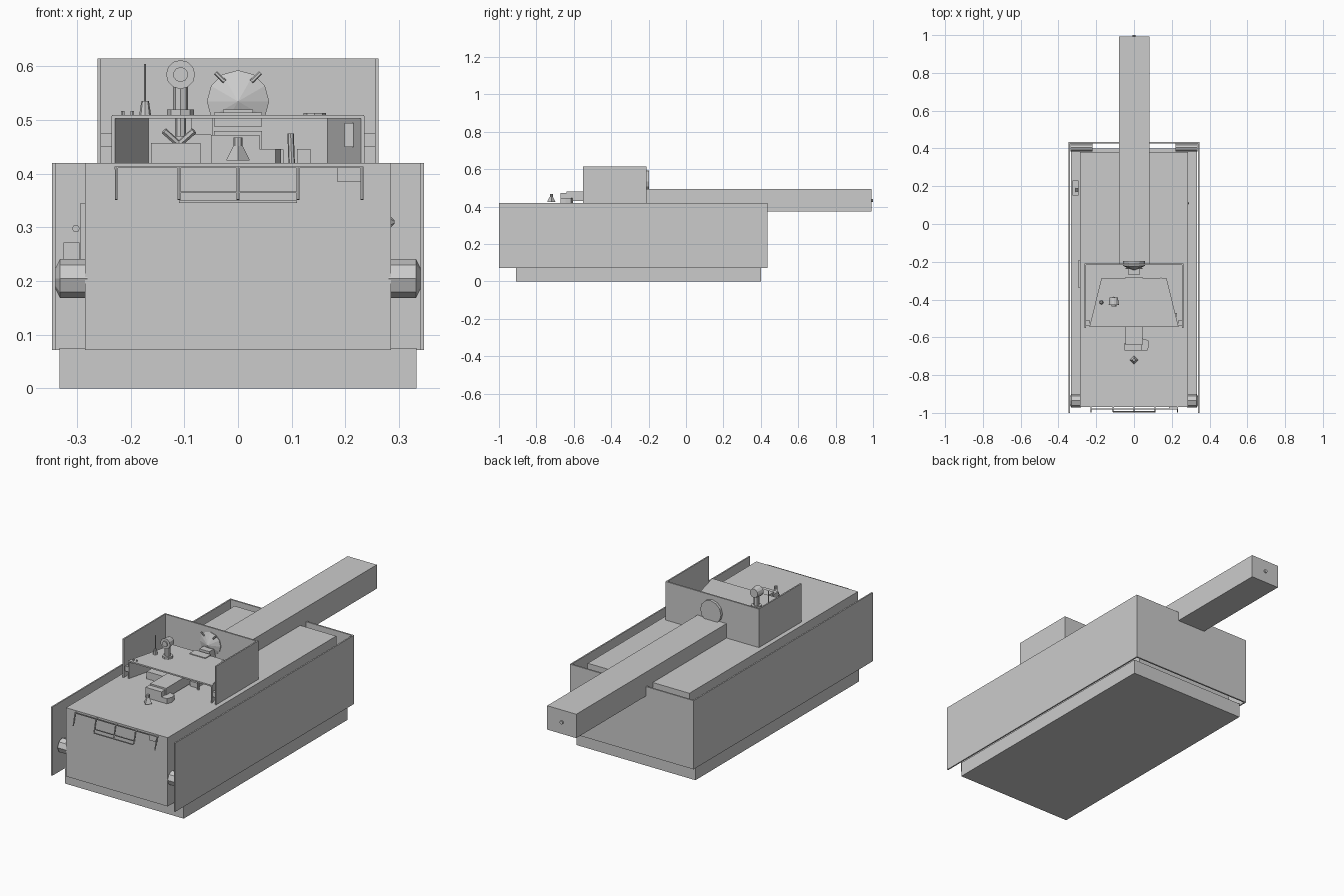
import bpy, bmesh, math
from mathutils import Vector


def mesh_obj(name, verts, faces):
    me = bpy.data.meshes.new(name)
    me.from_pydata(verts, [], faces)
    bm = bmesh.new()
    bm.from_mesh(me)
    bmesh.ops.recalc_face_normals(bm, faces=bm.faces)
    bm.to_mesh(me)
    bm.free()
    ob = bpy.data.objects.new(name, me)
    bpy.context.collection.objects.link(ob)
    return ob


def prism(name, outline, z0, z1):
    n = len(outline)
    verts = [(x, y, z) for z in (z0, z1) for x, y in outline]
    faces = [list(range(n)), list(range(n, 2 * n))]
    faces += [[i, (i + 1) % n, n + (i + 1) % n, n + i] for i in range(n)]
    return mesh_obj(name, verts, faces)


def box(name, x0, x1, y0, y1, z0, z1):
    return prism(name, [(x0, y0), (x1, y0), (x1, y1), (x0, y1)], z0, z1)


def tube(name, a, b, r0, r1=None, sides=8):
    # straight cylinder or cone from a to b
    a, b = Vector(a), Vector(b)
    d = b - a
    bpy.ops.mesh.primitive_cone_add(vertices=sides, radius1=r0, radius2=r0 if r1 is None else r1,
                                    depth=d.length, location=(a + b) / 2)
    ob = bpy.context.object
    ob.rotation_euler = d.to_track_quat('Z', 'Y').to_euler()
    ob.name = name
    return ob


# hull and running gear block
box("track_base", -0.333, 0.333, -0.91, 0.40, 0, 0.075)
box("hull", -0.285, 0.285, -0.97, 0.38, 0.072, 0.42)
box("rear_plate", -0.347, 0.347, 0.427, 0.435, 0.072, 0.42)

# parts repeated on both sides
for s, side in ((-1, "left"), (1, "right")):
    def sbox(name, x0, x1, *rest):
        return box(f"{side}_{name}", min(s * x0, s * x1), max(s * x0, s * x1), *rest)

    sbox("skirt", 0.340, 0.347, -1, 0.435, 0.072, 0.42)
    sbox("shield", 0.255, 0.262, -0.55, -0.21, 0.42, 0.615)
    tube(f"{side}_front_wheel_hub", (s * 0.28, -0.935, 0.205), (s * 0.332, -0.935, 0.205), 0.036, sides=8)
    tube(f"{side}_wheel_cap", (s * 0.332, -0.935, 0.205), (s * 0.340, -0.935, 0.205), 0.036, 0.02, sides=8)
    tube(f"{side}_rear_axle", (s * 0.22, 0.405, 0.20), (s * 0.335, 0.405, 0.20), 0.02)
    sbox("shield_bracket", 0.234, 0.255, -0.54, -0.51, 0.45, 0.475)
    # flared inner wall of the open fighting compartment
    prism(f"{side}_compartment_wall",
          [(s * 0.165, -0.285), (s * 0.172, -0.285), (s * 0.236, -0.545), (s * 0.229, -0.545)],
          0.42, 0.508)

# fittings in the gap between hull and skirts
box("left_tool_box", -0.325, -0.295, 0.15, 0.23, 0.24, 0.272)
box("left_hull_panel", -0.294, -0.285, -0.34, -0.19, 0.20, 0.345)
tube("left_lifting_eye", (-0.302, 0.17, 0.298), (-0.302, 0.19, 0.298), 0.007)
tube("right_hull_bolt", (0.283, 0.11, 0.31), (0.292, 0.11, 0.31), 0.012, 0.003, 6)

# fighting compartment
box("rear_shield", -0.262, 0.262, -0.218, -0.21, 0.42, 0.615)
box("compartment_back", -0.168, 0.168, -0.291, -0.285, 0.42, 0.508)
prism("compartment_roof", [(-0.165, -0.285), (0.165, -0.285), (0.235, -0.545), (-0.235, -0.545)],
      0.503, 0.51)
box("wall_panel", 0.198, 0.228, -0.49, -0.47, 0.45, 0.495)

# main gun and breech
box("gun_barrel", -0.08, 0.083, -0.21, 0.993, 0.372, 0.493)
tube("muzzle_bore", (0, 0.99, 0.432), (0, 1.0, 0.432), 0.009)
box("breech", -0.045, 0.045, -0.64, -0.285, 0.43, 0.48)
box("breech_end", -0.05, 0.04, -0.67, -0.63, 0.42, 0.472)
prism("breech_handle_block", [(0.04, -0.67), (0.07, -0.67), (0.08, -0.645), (0.075, -0.615), (0.04, -0.605)],
      0.42, 0.446)
box("gun_cradle", -0.045, 0.045, -0.325, -0.28, 0.488, 0.514)
tube("breech_cone", (0, -0.72, 0.425), (0, -0.72, 0.452), 0.022, 0.009, 4)
tube("breech_cone_stem", (0, -0.72, 0.452), (0, -0.72, 0.468), 0.008)

# crew space interior
box("ammo_box", -0.162, -0.07, -0.50, -0.40, 0.42, 0.457)
box("upper_rack", -0.088, -0.047, -0.36, -0.30, 0.472, 0.503)
box("seat", 0.046, 0.085, -0.45, -0.38, 0.42, 0.445)
tube("control_lever", (0.1, -0.46, 0.42), (0.098, -0.46, 0.475), 0.006)
box("side_bin", 0.11, 0.135, -0.40, -0.34, 0.42, 0.446)
for s in (-1, 1):
    tube("sight_eyepiece", (-0.11, -0.42, 0.455), (-0.11 + s * 0.028, -0.43, 0.48), 0.006, sides=6)

# round dish passing through the rear shield
tube("gun_dish_rim", (0, -0.222, 0.535), (0, -0.197, 0.535), 0.058, sides=12)
tube("gun_dish_cone", (0, -0.222, 0.535), (0, -0.245, 0.535), 0.058, 0, 12)
box("dish_pedestal", -0.028, 0.028, -0.27, -0.22, 0.42, 0.52)
for s in (-1, 1):
    tube("dish_tab", (s * 0.025, -0.235, 0.572), (s * 0.042, -0.235, 0.588), 0.004, sides=6)

# roof periscope with round head
tube("periscope_base", (-0.107, -0.41, 0.508), (-0.107, -0.41, 0.52), 0.025)
tube("periscope_neck", (-0.107, -0.41, 0.515), (-0.107, -0.41, 0.57), 0.014)
tube("periscope_head", (-0.107, -0.43, 0.585), (-0.107, -0.39, 0.585), 0.027, 0.022, 12)
tube("periscope_lens", (-0.107, -0.436, 0.585), (-0.107, -0.43, 0.585), 0.014, sides=10)
tube("periscope_stem", (-0.107, -0.41, 0.47), (-0.107, -0.41, 0.508), 0.01)

# aerial and roof details
tube("aerial_base", (-0.173, -0.415, 0.51), (-0.173, -0.415, 0.536), 0.011, 0.007)
tube("aerial_rod", (-0.173, -0.415, 0.53), (-0.173, -0.415, 0.605), 0.0022, sides=6)
tube("roof_hatch", (0.143, -0.304, 0.505), (0.143, -0.304, 0.513), 0.021)
for x in (-0.215, -0.197):
    tube("roof_bolt", (x, -0.53, 0.508), (x, -0.53, 0.517), 0.004, sides=6)

# front rack: top rail, lower rail and slanted posts
box("rack_top_rail", -0.225, 0.23, -0.982, -0.978, 0.411, 0.415)
box("rack_lower_rail", -0.11, 0.11, -0.998, -0.993, 0.346, 0.35)
box("rack_mid_rail", -0.11, 0.11, -0.994, -0.990, 0.364, 0.367)
for x in (-0.227, -0.11, 0, 0.112, 0.231):
    tube("rack_post", (x, -0.98, 0.412), (x, -0.995, 0.352), 0.003, sides=6)
    box("rack_mount", x - 0.003, x + 0.003, -0.98, -0.968, 0.408, 0.414)
box("rack_box", 0.185, 0.228, -0.978, -0.968, 0.385, 0.412)
